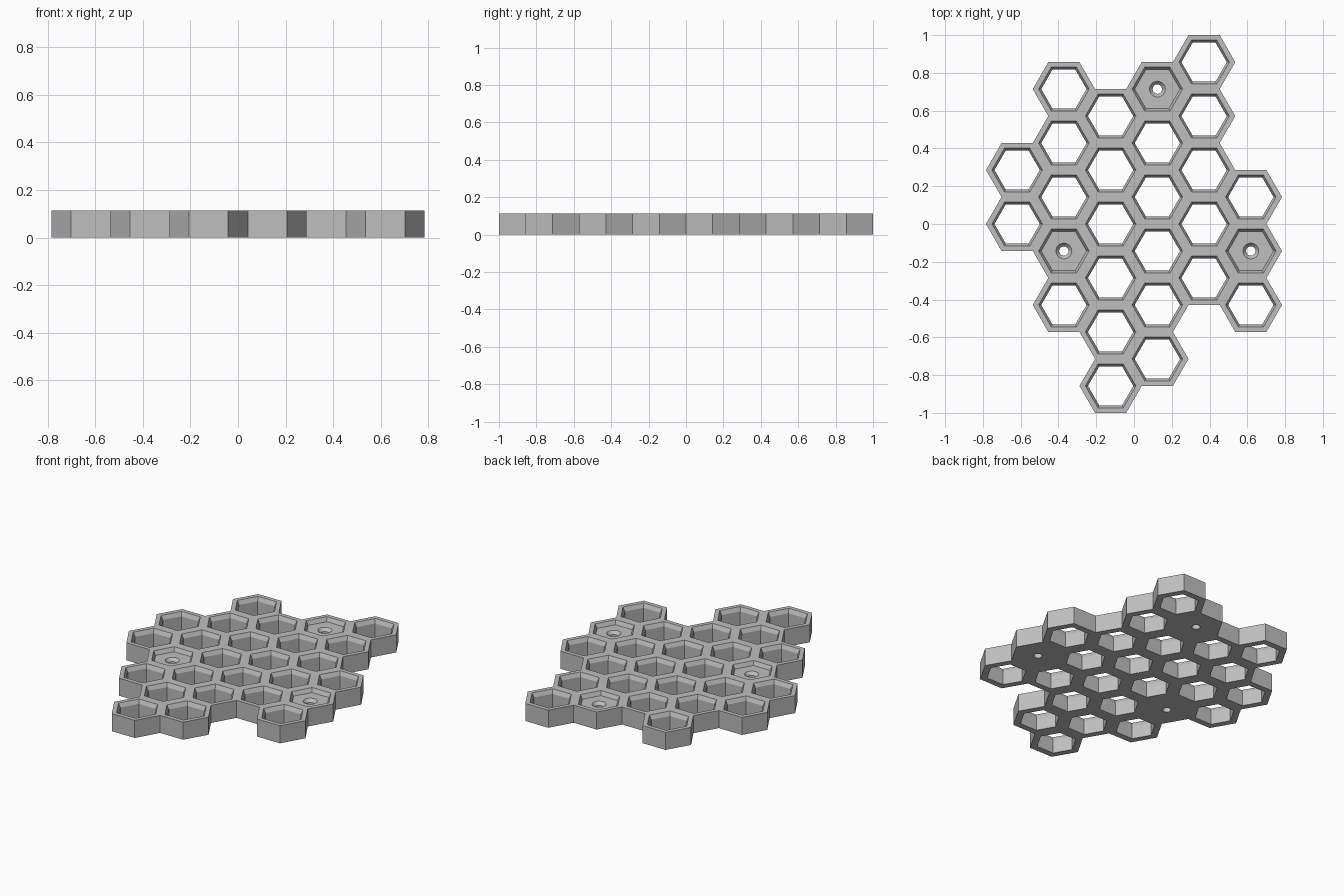
import bpy, bmesh
from math import sin, cos, pi, sqrt, radians, hypot

cube = bpy.data.objects.get("Cube")
if cube:
    bpy.data.objects.remove(cube, do_unlink=True)

PITCH = 2 / 7                   # flat-to-flat size of one cell
OUTER = PITCH / sqrt(3)         # corner radius of one cell
HEIGHT = 0.114
TO_CORNER = 2 / sqrt(3)         # flat distance to corner radius
RIM = 0.116 * TO_CORNER
OPENING = 0.104 * TO_CORNER
LEDGE = HEIGHT - 0.026          # where the tapered mouth ends

# Columns from right to left: x step, top cell row (half pitches), count
COLUMNS = [(-2.5, 2, 2), (-1.5, 5, 5), (-0.5, 4, 6),
           (0.5, 5, 6), (1.5, 6, 5), (2.5, 1, 3)]
SCREW_CELLS = {(0.5, 5), (-1.5, -1), (2.5, -1)}

cells = [(c, top - 2 * i) for c, top, n in COLUMNS for i in range(n)]


def centre(cell):
    return cell[0] * 1.5 * OUTER, cell[1] * PITCH / 2


def ring(bm, cell, sides, radius, z):
    x, y = centre(cell)
    return [bm.verts.new((x + radius * cos(2 * pi * i / sides),
                          y + radius * sin(2 * pi * i / sides), z))
            for i in range(sides)]


def skin(bm, a, b):
    """Join two rings; the finer one may have a multiple of the sides."""
    if len(a) > len(b):
        a, b = b, a
    n, k = len(a), len(b) // len(a)
    for i in range(n):
        arc = [b[(i * k + j) % len(b)] for j in range(k, -1, -1)]
        bm.faces.new([a[i], a[(i + 1) % n]] + arc)


def has_neighbour(cell, side):
    x, y = centre(cell)
    ang = radians(30 + 60 * side)
    nx, ny = x + PITCH * cos(ang), y + PITCH * sin(ang)
    return any(hypot(cx - nx, cy - ny) < 0.01 for cx, cy in map(centre, cells))


bm = bmesh.new()
for cell in cells:
    # Cross-section from the outer top edge, through the cell, to the outer bottom
    profile = [(6, OUTER, HEIGHT), (6, RIM, HEIGHT), (6, OPENING, LEDGE)]
    if cell in SCREW_CELLS:
        # closed floor with a countersunk screw hole
        profile += [(24, 0.042, LEDGE), (24, 0.025, LEDGE - 0.02), (24, 0.025, 0)]
    else:
        profile += [(6, OPENING, 0)]
    profile += [(6, OUTER, 0)]
    rings = [ring(bm, cell, *p) for p in profile]
    for a, b in zip(rings, rings[1:]):
        skin(bm, a, b)
    # Outer walls only where no cell adjoins
    top, bottom = rings[0], rings[-1]
    for s in range(6):
        if not has_neighbour(cell, s):
            t = (s + 1) % 6
            bm.faces.new((bottom[s], bottom[t], top[t], top[s]))

bmesh.ops.remove_doubles(bm, verts=bm.verts, dist=0.0005)
bmesh.ops.recalc_face_normals(bm, faces=bm.faces)
mesh = bpy.data.meshes.new("honeycomb_panel")
bm.to_mesh(mesh)
bm.free()

# Plain grey plastic
grey = bpy.data.materials.new("grey_plastic")
grey.use_nodes = True
colour = (0.52, 0.52, 0.52, 1)
grey.diffuse_color = colour
grey.node_tree.nodes["Principled BSDF"].inputs["Base Color"].default_value = colour
mesh.materials.append(grey)

panel = bpy.data.objects.new("honeycomb_panel", mesh)
bpy.context.collection.objects.link(panel)
